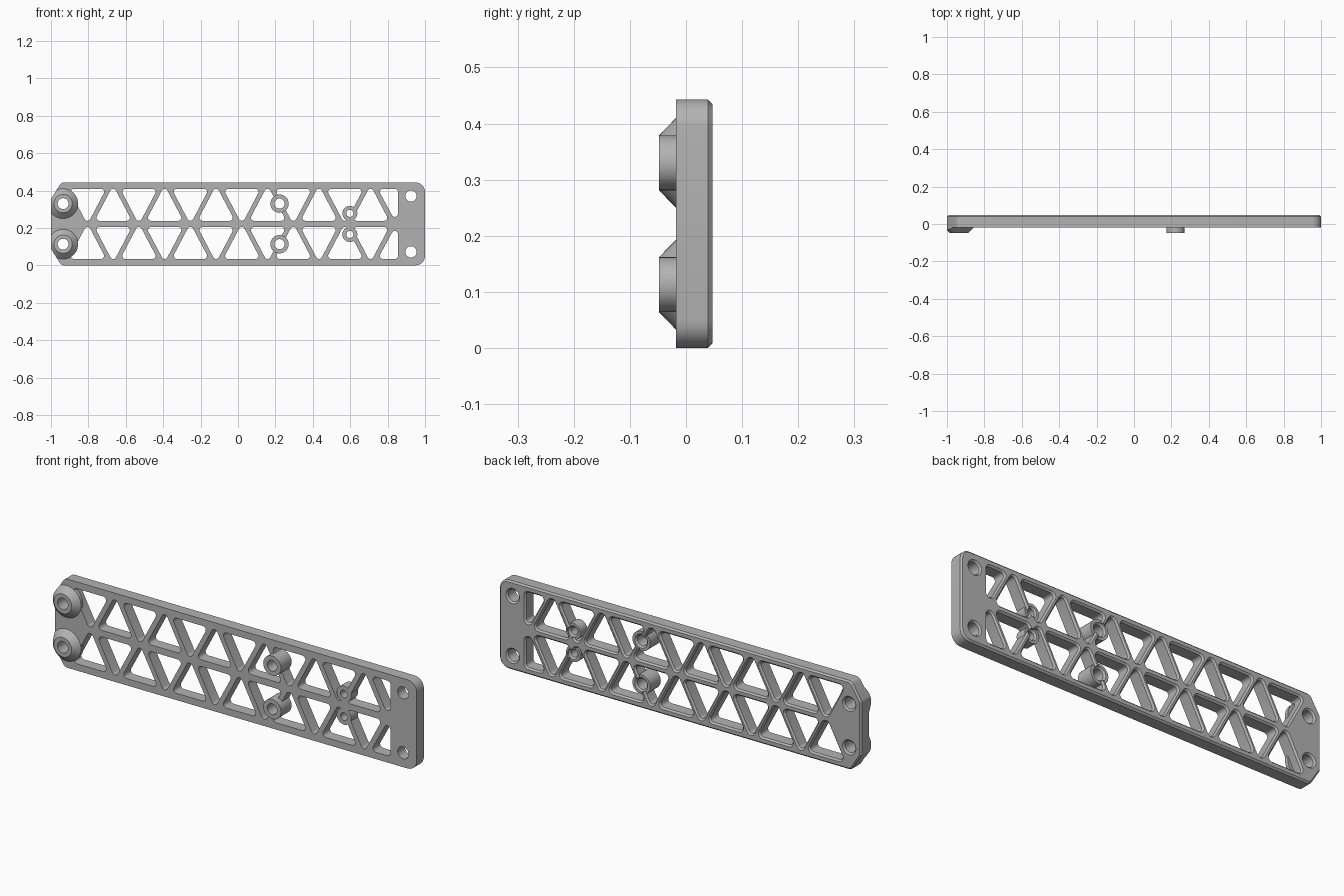
import bpy, bmesh, math
from mathutils import Vector

if "Cube" in bpy.data.objects:
    bpy.data.objects.remove(bpy.data.objects["Cube"])

FRONT, BACK, TIP, CH = -0.018, 0.047, -0.048, 0.008
MID = 0.2215                       # mirror height of the plate
grey = bpy.data.materials.new("grey plastic")
grey.diffuse_color = (0.45, 0.45, 0.45, 1)
grey.use_nodes = True
grey.node_tree.nodes["Principled BSDF"].inputs["Base Color"].default_value = grey.diffuse_color


def rounded(pts, radii, grow=0.0, steps=6):
    """Convex counter-clockwise outline with rounded corners, offset by grow."""
    out, n = [], len(pts)
    for i in range(n):
        p = Vector(pts[i])
        r = radii[i] if isinstance(radii, (list, tuple)) else radii
        a = (p - Vector(pts[i - 1])).normalized()
        b = (Vector(pts[(i + 1) % n]) - p).normalized()
        na, nb = Vector((a.y, -a.x)), Vector((b.y, -b.x))
        centre = p - (na + nb) * (r / (1 + na.dot(nb)))
        start = math.atan2(na.y, na.x)
        turn = (math.atan2(nb.y, nb.x) - start) % (2 * math.pi)
        for k in range(steps + 1):
            t = start + turn * k / steps
            out.append(centre + Vector((math.cos(t), math.sin(t))) * (r + grow))
    return out


def circle(x, z, r, n=40):
    return [Vector((x + r * math.cos(2 * math.pi * i / n),
                    z + r * math.sin(2 * math.pi * i / n))) for i in range(n)]


def loft(bm, sections):
    """Closed solid through (y, outline) sections."""
    rings = [[bm.verts.new((p.x, y, p.y)) for p in o] for y, o in sections]
    for a, b in zip(rings, rings[1:]):
        for i in range(len(a)):
            j = (i + 1) % len(a)
            bm.faces.new((a[i], a[j], b[j], b[i]))
    bm.faces.new(rings[0])
    bm.faces.new(rings[-1])


def make(name, solids):
    bm = bmesh.new()
    for s in solids:
        loft(bm, s)
    bmesh.ops.recalc_face_normals(bm, faces=bm.faces)
    me = bpy.data.meshes.new(name)
    bm.to_mesh(me)
    bm.free()
    me.materials.append(grey)
    ob = bpy.data.objects.new(name, me)
    bpy.context.collection.objects.link(ob)
    return ob


def combine(ob, tool, op):
    m = ob.modifiers.new(op.lower(), 'BOOLEAN')
    m.operation, m.object, m.solver = op, tool, 'EXACT'
    bpy.context.view_layer.objects.active = ob
    bpy.ops.object.modifier_apply(modifier=m.name)
    bpy.data.objects.remove(tool, do_unlink=True)


def flip(pts):
    """Mirror an outline to the lower row, keeping its winding."""
    return [(x, 2 * MID - z) for x, z in reversed(pts)]


# plate with rounded right corners, cut left corners and a back chamfer
outline = [(-1, 0.088), (-0.945, 0), (1, 0), (1, 0.443), (-0.945, 0.443), (-1, 0.355)]
radii = [0.02, 0.03, 0.05, 0.05, 0.03, 0.02]
full = rounded(outline, radii)
plate = make("lattice_plate", [[(FRONT, full), (BACK - CH, full),
                                (BACK, rounded(outline, radii, -CH))]])

# triangular windows, two mirrored rows, chamfered at the back
LOW, HIGH, HALF, TALL = 0.238, 0.409, 0.1, 0.19
windows = []
for i in range(12):
    x = -0.805 + i * 0.1376
    if i % 2 == 0:
        windows.append([(x, HIGH - TALL), (x + HALF, HIGH), (x - HALF, HIGH)])
    else:
        windows.append([(x - HALF, LOW), (x + HALF, LOW), (x, LOW + TALL)])
windows.append([(0.855, 0.21), (0.855, HIGH), (0.747, HIGH)])
cuts = []
for w in windows:
    for pts in (w, flip(w)):
        hole = rounded(pts, 0.0166)
        cuts.append([(FRONT - 0.02, hole), (BACK - CH, hole),
                     (BACK + 0.001, rounded(pts, 0.0166, CH + 0.001))])
combine(plate, make("window_cutter", cuts), 'DIFFERENCE')

# conical end bosses trimmed to the plate outline
rows = lambda z: (z, 2 * MID - z)
end = make("end_bosses", [[(TIP, circle(-0.935, z, 0.049)), (FRONT, circle(-0.935, z, 0.08)),
                           (0.0, circle(-0.935, z, 0.08))] for z in rows(0.33)])
combine(end, make("trim", [[(-0.1, full), (0.1, full)]]), 'INTERSECT')
combine(plate, end, 'UNION')

# straight middle bosses and small flush bosses
combine(plate, make("middle_bosses", [[(TIP, circle(0.222, z, 0.049)), (0.036, circle(0.222, z, 0.049))]
                                      for z in rows(0.33)]), 'UNION')
combine(plate, make("small_bosses", [[(FRONT, circle(0.598, z, 0.04)), (0.036, circle(0.598, z, 0.04))]
                                     for z in rows(0.278)]), 'UNION')

# screw holes, widened at the back
drills = []
for x, z0, r, back in ((-0.935, 0.33, 0.029, BACK), (0.222, 0.33, 0.027, 0.036),
                       (0.598, 0.278, 0.019, 0.036), (0.925, 0.371, 0.03, BACK)):
    for z in rows(z0):
        drills.append([(-0.1, circle(x, z, r)), (back - CH, circle(x, z, r)),
                       (back, circle(x, z, r + CH)), (0.1, circle(x, z, r + CH))])
combine(plate, make("drills", drills), 'DIFFERENCE')

bpy.ops.object.select_all(action='DESELECT')
plate.select_set(True)
bpy.context.view_layer.objects.active = plate
bpy.ops.object.shade_smooth_by_angle(angle=math.radians(30))
